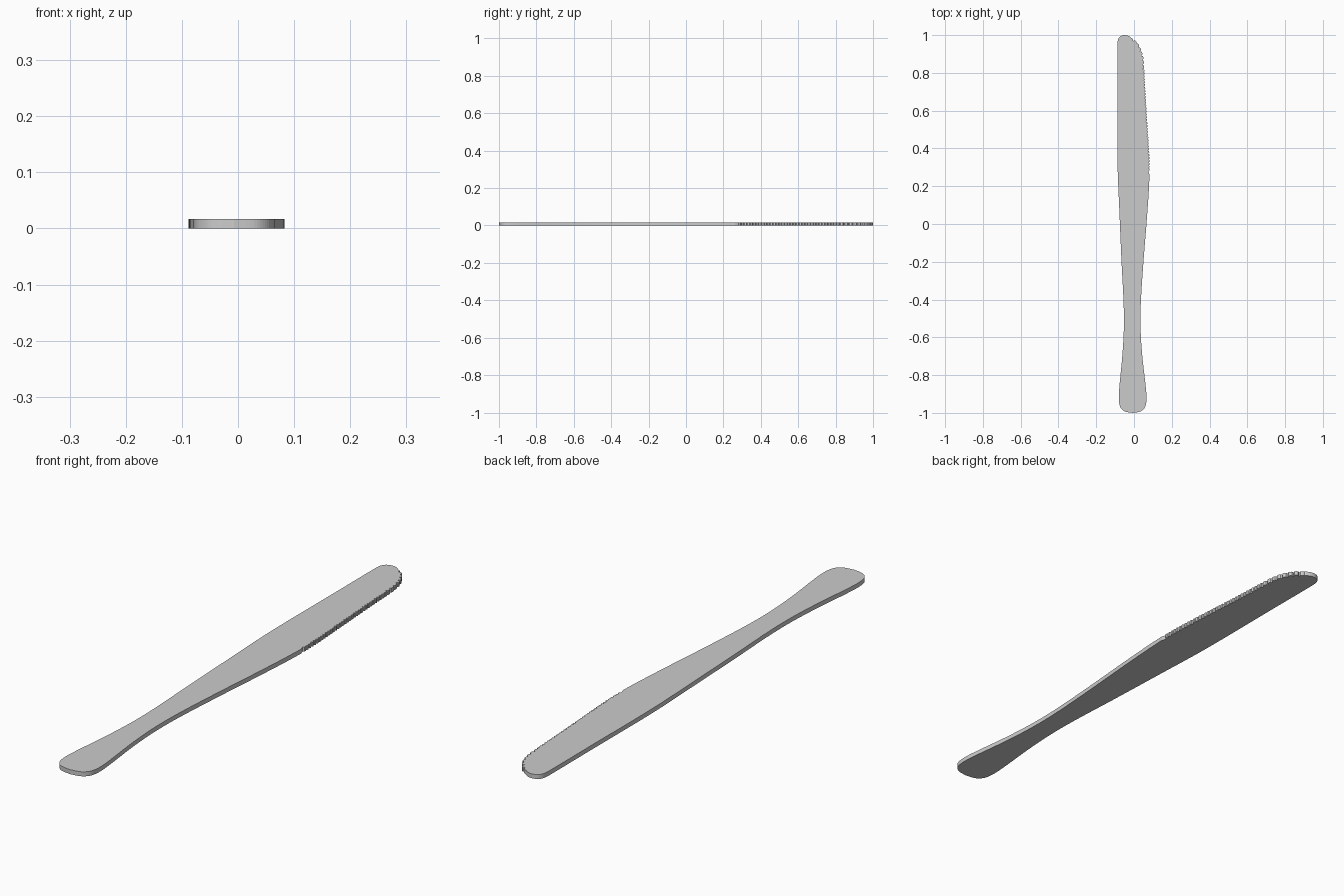
import bpy, bmesh
from mathutils import Vector

if "Cube" in bpy.data.objects:
    bpy.data.objects.remove(bpy.data.objects["Cube"])

THICK = 0.017


def spline(points, steps=6):
    """Smooth curve through the given points."""
    p = [Vector(q) for q in points]
    p = [2 * p[0] - p[1]] + p + [2 * p[-1] - p[-2]]
    out = []
    for a, b, c, d in zip(p, p[1:], p[2:], p[3:]):
        m0 = (c - a) * (c - b).length / ((b - a).length + (c - b).length)
        m1 = (d - b) * (c - b).length / ((c - b).length + (d - c).length)
        for i in range(steps):
            t = i / steps
            out.append(b * (2*t**3 - 3*t**2 + 1) + m0 * (t**3 - 2*t**2 + t)
                       + c * (3*t**2 - 2*t**3) + m1 * (t**3 - t**2))
    return out + [p[-2]]


def serrate(path, pitch, depth):
    """Resample a path into small teeth cut inward (to its left)."""
    lengths = [(b - a).length for a, b in zip(path, path[1:])]
    total = sum(lengths)
    teeth = round(total / pitch)

    def at(s):
        for a, b, l in zip(path, path[1:], lengths):
            if s <= l:
                break
            s -= l
        d = (b - a).normalized()
        return a + d * min(s, l), Vector((-d.y, d.x))

    out = []
    for k in range(teeth):
        for f, inset in ((0, 1), (0.2, 0.2), (0.5, 0), (0.8, 0.2)):
            pos, inward = at((k + f) / teeth * total)
            out.append(pos + inward * depth * inset)
    return out


# Handle edge, bottom centre up to the blade's widest point
handle_right = spline([(-0.007, -1), (0.035, -0.992), (0.058, -0.97), (0.066, -0.93),
                       (0.063, -0.87), (0.044, -0.7), (0.035, -0.56), (0.036, -0.42),
                       (0.05, -0.2), (0.066, 0), (0.078, 0.17), (0.083, 0.28)])
# Serrated cutting edge, straight run and coarser curved tip
edge = spline([(0.083, 0.28), (0.082, 0.36), (0.072, 0.52), (0.061, 0.7), (0.055, 0.82)])
tip = spline([(0.055, 0.82), (0.05, 0.88), (0.036, 0.93), (0.012, 0.968), (-0.02, 0.99)])
# Rounded tip and straight back, down to the handle end
back = spline([(-0.02, 0.99), (-0.036, 0.998), (-0.054, 1), (-0.073, 0.993), (-0.084, 0.977),
               (-0.087, 0.95), (-0.087, 0.7), (-0.087, 0.32), (-0.077, 0.06), (-0.066, -0.2),
               (-0.055, -0.42), (-0.054, -0.56), (-0.062, -0.7), (-0.078, -0.87),
               (-0.08, -0.93), (-0.072, -0.97), (-0.049, -0.992), (-0.007, -1)])
outline = handle_right[:-1] + serrate(edge, 0.0155, 0.007) + serrate(tip, 0.026, 0.009) + back[:-1]

# Flat knife body extruded from the outline
bm = bmesh.new()
face = bm.faces.new([bm.verts.new((v.x, v.y, 0)) for v in outline])
top = bmesh.ops.extrude_face_region(bm, geom=[face], use_keep_orig=True)
bmesh.ops.translate(bm, vec=(0, 0, THICK),
                    verts=[g for g in top["geom"] if isinstance(g, bmesh.types.BMVert)])
bmesh.ops.recalc_face_normals(bm, faces=bm.faces)
mesh = bpy.data.meshes.new("table_knife")
bm.to_mesh(mesh)
bm.free()
knife = bpy.data.objects.new("table_knife", mesh)
bpy.context.collection.objects.link(knife)
